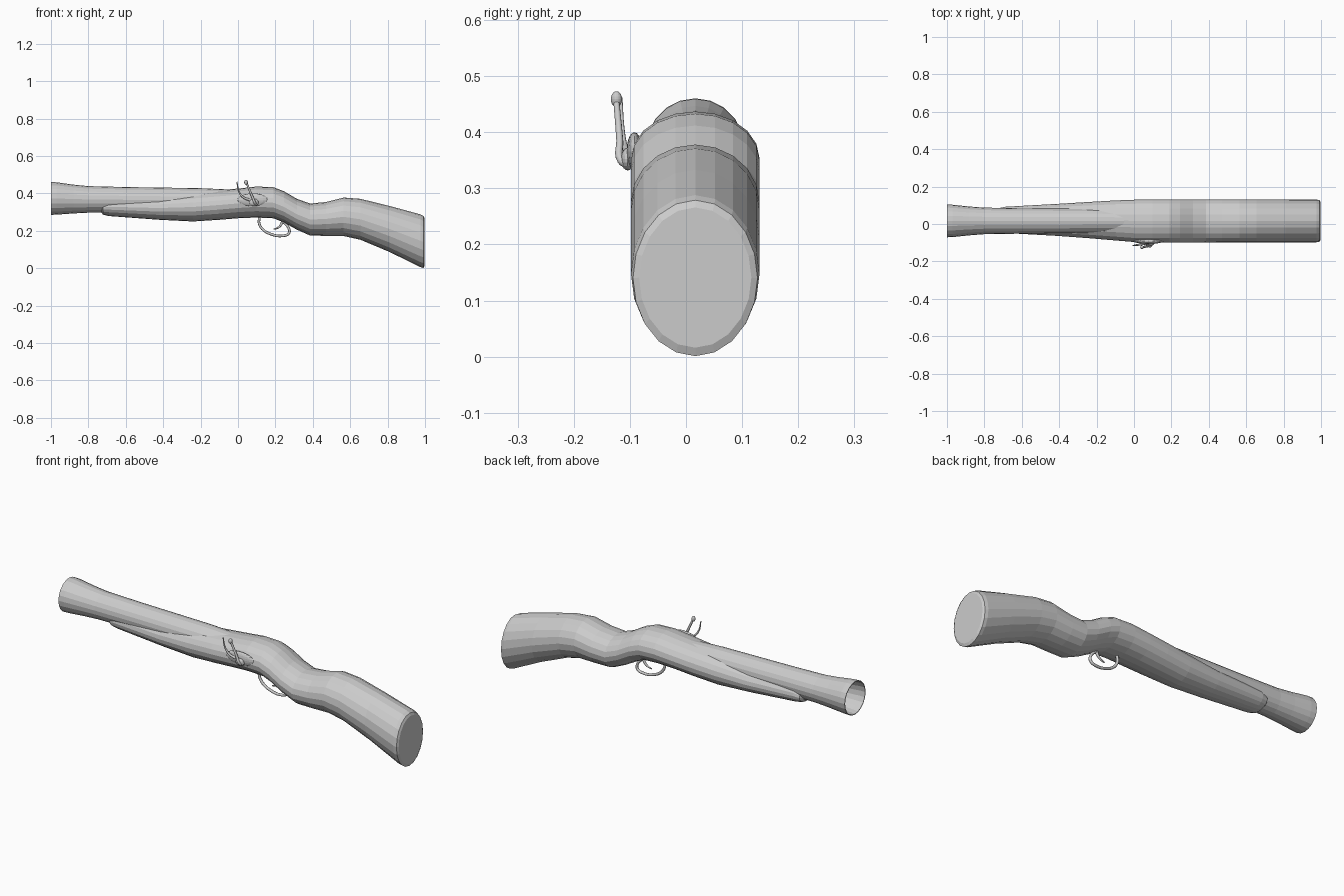
import bpy, bmesh
from math import cos, sin, pi

CY = 0.0165   # centre plane of the gun
SIDES = 20


def finish(name, bm):
    bmesh.ops.recalc_face_normals(bm, faces=bm.faces)
    mesh = bpy.data.meshes.new(name)
    bm.to_mesh(mesh)
    bm.free()
    obj = bpy.data.objects.new(name, mesh)
    bpy.context.collection.objects.link(obj)
    return obj


def loft(name, sections, sides=SIDES):
    """Skin ellipses given as (x, z_top, z_bottom, half_width, y_centre)."""
    bm = bmesh.new()
    rings = []
    for x, top, bot, hw, cy in sections:
        cz, hz = (top + bot) / 2, (top - bot) / 2
        rings.append([bm.verts.new((x, cy + hw * sin(2 * pi * i / sides),
                                    cz + hz * cos(2 * pi * i / sides)))
                      for i in range(sides)])
    for a, b in zip(rings, rings[1:]):
        for i in range(sides):
            j = (i + 1) % sides
            bm.faces.new((a[i], a[j], b[j], b[i]))
    bm.faces.new(rings[0])
    bm.faces.new(rings[-1])
    return finish(name, bm)


def tube(name, points, radius, tip=1.0):
    """Smooth round rod through points, tapering to tip at the end."""
    cu = bpy.data.curves.new(name, 'CURVE')
    cu.dimensions = '3D'
    cu.bevel_depth = radius
    cu.bevel_resolution = 2
    cu.resolution_u = 5
    cu.use_fill_caps = True
    sp = cu.splines.new('BEZIER')
    sp.bezier_points.add(len(points) - 1)
    for k, (bp, p) in enumerate(zip(sp.bezier_points, points)):
        bp.co = p
        bp.handle_left_type = bp.handle_right_type = 'AUTO'
        bp.radius = 1 + (tip - 1) * k / (len(points) - 1)
    obj = bpy.data.objects.new(name, cu)
    bpy.context.collection.objects.link(obj)
    return obj


def ball(name, loc, scale):
    bm = bmesh.new()
    bmesh.ops.create_uvsphere(bm, u_segments=16, v_segments=10, radius=1)
    bmesh.ops.scale(bm, vec=scale, verts=bm.verts)
    bmesh.ops.translate(bm, vec=loc, verts=bm.verts)
    return finish(name, bm)


# Stock: fore-end, lock bulge, wrist and butt in one skin
loft("stock", [
    (-0.732, 0.338, 0.300, 0.045, 0.022), (-0.722, 0.362, 0.287, 0.063, 0.022),
    (-0.690, 0.378, 0.279, 0.070, 0.022), (-0.420, 0.385, 0.259, 0.085, 0.022),
    (-0.240, 0.405, 0.250, 0.097, 0.021), (-0.100, 0.417, 0.259, 0.107, 0.019),
    (0.010, 0.427, 0.268, 0.1135, CY), (0.100, 0.437, 0.271, 0.1145, CY),
    (0.190, 0.433, 0.267, 0.1145, CY), (0.245, 0.412, 0.245, 0.1145, CY),
    (0.315, 0.371, 0.206, 0.1145, CY), (0.385, 0.346, 0.175, 0.1145, CY),
    (0.470, 0.354, 0.173, 0.1145, CY), (0.565, 0.378, 0.172, 0.1145, CY),
    (0.655, 0.371, 0.152, 0.1145, CY), (0.810, 0.333, 0.087, 0.1145, CY),
    (0.975, 0.288, 0.006, 0.1145, CY), (0.992, 0.279, 0.001, 0.111, CY),
    (0.998, 0.266, 0.016, 0.100, CY)])

# Barrel: flared muzzle outside, returning down a thin-walled bore
outer = [(-1.0, 0.0875, 0.373), (-0.97, 0.0865, 0.373), (-0.88, 0.077, 0.370),
         (-0.80, 0.071, 0.368), (-0.60, 0.068, 0.366), (-0.20, 0.066, 0.362),
         (0.02, 0.060, 0.358)]
bore = [(x, r - 0.004, z) for x, r, z in outer[:-1]]
loft("barrel", [(x, z + r, z - r, r, CY)
                for x, r, z in outer[::-1] + bore])

# Trigger guard and trigger
guard = tube("trigger_guard", [
    (0.115, CY, 0.275), (0.113, CY, 0.240), (0.135, CY, 0.205), (0.180, CY, 0.181),
    (0.235, CY, 0.173), (0.272, CY, 0.187), (0.272, CY, 0.212), (0.240, CY, 0.250)], 0.007)
tube("trigger", [(0.240, CY, 0.255), (0.228, CY, 0.230), (0.212, CY, 0.216),
                 (0.190, CY, 0.209)], 0.008, 0.4)

# Lock plate, pivot boss and pan rim on the near side
ball("lock_plate", (0.078, -0.092, 0.366), (0.082, 0.014, 0.034))
ball("lock_boss", (0.085, -0.104, 0.352), (0.025, 0.012, 0.020))

# Cocking lever with ball end
tube("cock_lever", [(0.095, -0.100, 0.342), (0.090, -0.116, 0.350),
                    (0.075, -0.118, 0.385), (0.046, -0.124, 0.455)], 0.008, 0.7)
ball("lever_knob", (0.043, -0.124, 0.459), (0.010, 0.010, 0.014))

# Curved spike in front of the lever
tube("striker_spike", [(0.060, -0.104, 0.366), (0.030, -0.110, 0.378),
                       (0.005, -0.114, 0.410), (-0.006, -0.116, 0.462)], 0.007, 0.4)
